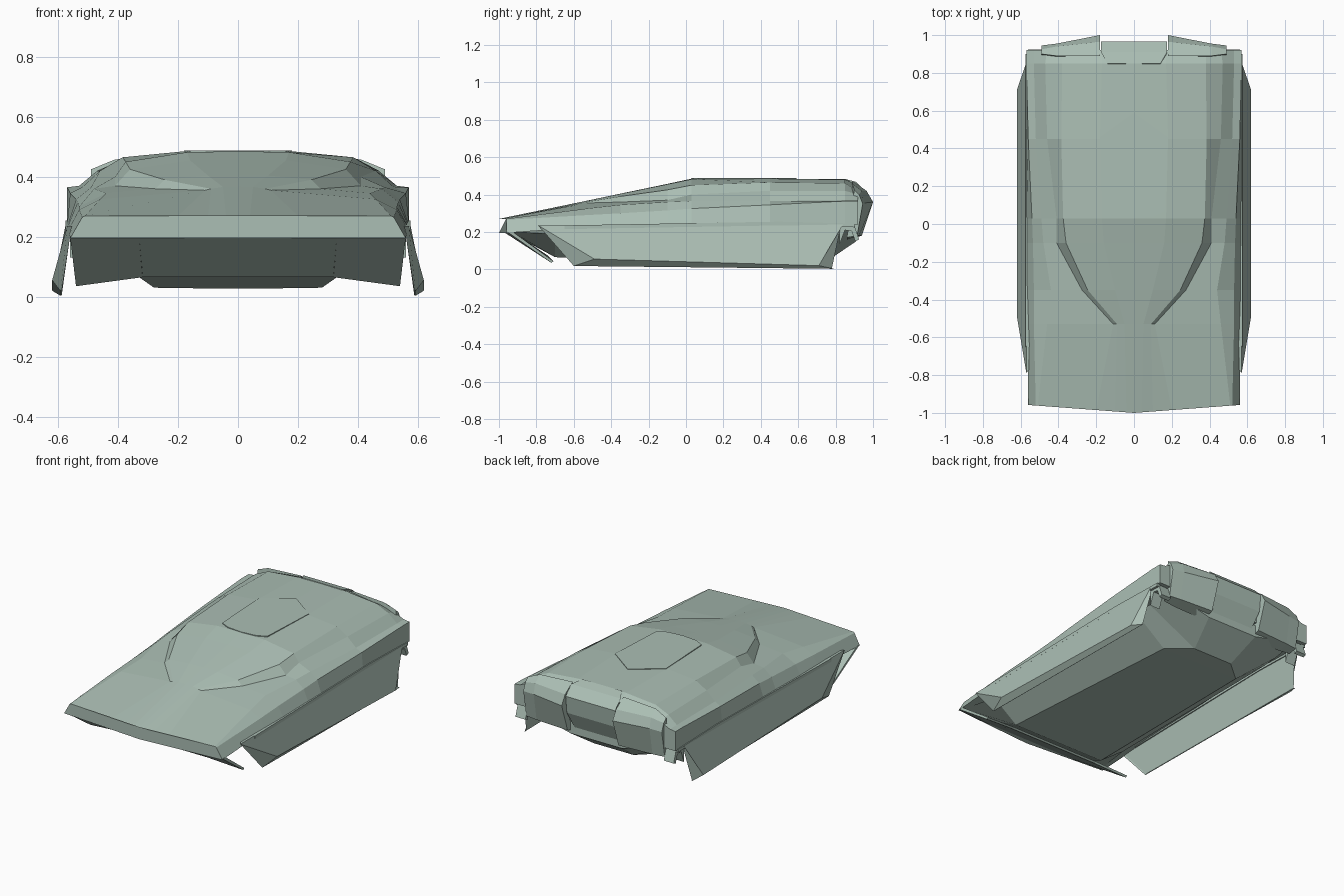
import bpy
import bmesh

old = bpy.data.objects.get("Cube")
if old:
    bpy.data.objects.remove(old, do_unlink=True)

# Single painted-armour colour
paint = bpy.data.materials.new("grey_green_armour")
paint.use_nodes = True
colour = (0.41, 0.52, 0.46, 1)
paint.diffuse_color = colour
paint.node_tree.nodes["Principled BSDF"].inputs["Base Color"].default_value = colour


def finish(name, bm):
    """Turn a bmesh into a flat-shaded painted object."""
    bmesh.ops.remove_doubles(bm, verts=bm.verts, dist=0.0005)
    bmesh.ops.recalc_face_normals(bm, faces=bm.faces)
    mesh = bpy.data.meshes.new(name)
    bm.to_mesh(mesh)
    bm.free()
    mesh.materials.append(paint)
    obj = bpy.data.objects.new(name, mesh)
    bpy.context.collection.objects.link(obj)
    return obj


def loft(name, rings):
    """Join closed rings of equal length and cap both ends."""
    bm = bmesh.new()
    rows = [[bm.verts.new(p) for p in ring] for ring in rings]
    for a, b in zip(rows, rows[1:]):
        for i in range(len(a)):
            j = (i + 1) % len(a)
            bm.faces.new((a[i], a[j], b[j], b[i]))
    bm.faces.new(rows[0][::-1])
    bm.faces.new(rows[-1])
    return finish(name, bm)


def both_sides(name, rings):
    """Build a left part and its mirrored right twin."""
    loft("left_" + name, rings)
    loft("right_" + name, [[(-x, y, z) for x, y, z in r] for r in rings])


def full_ring(y, half, sweep=0):
    """Mirror a half section given as (x, z) from top centre to bottom centre."""
    left = [(x, y + sweep * x, z) for x, z in half]
    right = [(-x, py, z) for x, py, z in left[-2:0:-1]]
    return left + right


# Upper hull: crown, roof edge, shoulder, slope foot, deck crease, deck edge, sill
sections = [
    (-1, [(0, .27), (.04, .27), (.1, .27), (.2, .27), (.51, .27), (.52, .265), (.56, .195)]),
    (-.53, [(0, .367), (.05, .366), (.09, .36), (.11, .355), (.46, .325), (.53, .29), (.565, .225)]),
    (-.35, [(0, .405), (.1, .404), (.245, .39), (.275, .36), (.44, .345), (.53, .3), (.57, .23)]),
    (-.1, [(0, .457), (.16, .455), (.36, .425), (.41, .37), (.48, .36), (.535, .315), (.57, .235)]),
    (.03, [(0, .485), (.17, .482), (.375, .45), (.41, .4), (.49, .365), (.54, .325), (.57, .24)]),
    (.45, [(0, .485), (.18, .485), (.385, .465), (.46, .42), (.52, .365), (.56, .345), (.57, .25)]),
    (.85, [(0, .482), (.17, .48), (.38, .46), (.47, .42), (.53, .37), (.57, .365), (.57, .24)]),
    (.92, [(0, .45), (.17, .45), (.38, .42), (.46, .4), (.53, .37), (.57, .365), (.57, .24)]),
]
hull = []
for y, half in sections:
    sill = half[-1][1]
    half = half + [(.5, sill), (0, sill)]
    hull.append(full_ring(y, half, .075 if y == -1 else 0))
loft("upper_hull", hull)

# Tapered belly tub with a faceted, rising stern
belly = [
    (-.93, .38, .19, .54, .2),
    (-.70, .33, .065, .5, .19),
    (.61, .28, .03, .5, .2),
    (.73, .14, .028, .49, .2),
    (.91, .18, .15, .48, .22),
]
loft("belly", [full_ring(y, [(0, .23), (xt, zt), (xb, zb), (0, zb)])
               for y, xb, zb, xt, zt in belly])

# Thin raked plate under the nose with drooping corners
edge = [(.33, -.975, .2, -.75, .065), (.56, -.955, .2, -.72, .035)]
both_sides("nose_underplate", [
    [(x, yt, zt), (x * .965, yb, zb), (x * .965, yb + .012, zb + .008), (x, yt + .03, zt)]
    for x, yt, zt, yb, zb in edge])
loft("nose_centre_plate", [
    [(s * .33, -.975, .2), (s * .318, -.75, .065), (s * .318, -.738, .073), (s * .33, -.945, .2)]
    for s in (-1, 1)])

# Flared side skirts with a bevelled lower rim
both_sides("side_skirt", [
    [(.57, -.79, .235), (.62, -.49, .055), (.592, -.6, .018), (.588, -.59, .02), (.555, -.77, .235)],
    [(.575, .84, .24), (.62, .71, .02), (.592, .79, .003), (.588, .78, .006), (.555, .83, .24)],
])

# Narrow rail along the top of each skirt
both_sides("skirt_rail", [
    [(.55, y, z), (.575, y, z), (.575, y, z + .02), (.55, y, z + .02)]
    for y, z in ((-.65, .215), (.5, .235), (.9, .225))])

# Stern: centre block and two swept armour boxes
centre = [(.85, .484), (.91, .467), (.967, .41), (.955, .3), (.885, .14), (.73, .03), (.73, .3)]
loft("stern_centre_block", [[(s * (.14 if y < .9 else .175), y, z) for y, z in centre]
                            for s in (-1, 1)])
box_profiles = [
    (.18, [(.89, .472), (.965, .42), (1, .36), (.94, .18), (.86, .155)]),
    (.41, [(.89, .458), (.94, .42), (.955, .355), (.925, .18), (.86, .16)]),
    (.49, [(.9, .425), (.925, .4), (.945, .35), (.915, .18), (.86, .17)]),
]
both_sides("stern_box", [[(x, y, z) for y, z in profile] for x, profile in box_profiles])

# Hooked brackets at the rear corners
hook = [(.82, .24), (.9, .235), (.925, .16), (.905, .15), (.885, .205), (.85, .21), (.82, .13)]
both_sides("rear_hook", [[(x, y, z) for y, z in hook] for x in (.49, .56)])

# Roof hatch plate
outline = [(0, .59), (.18, .46), (.16, .07), (.1, .04), (0, .03),
           (-.1, .04), (-.16, .07), (-.18, .46)]
loft("roof_hatch", [[(x, y, z) for x, y in outline] for z in (.481, .488)])
